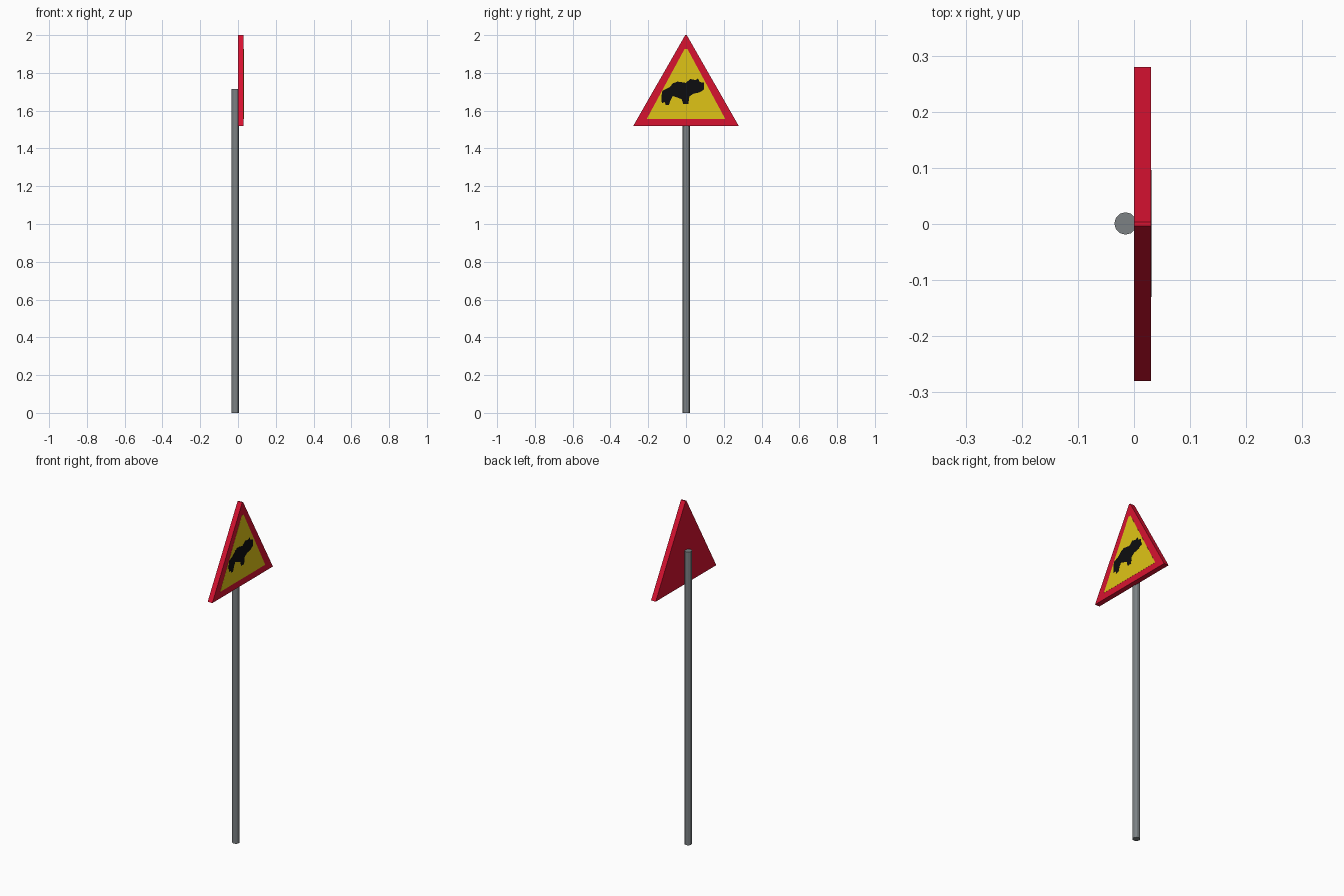
import bpy, bmesh

if "Cube" in bpy.data.objects:
    bpy.data.objects.remove(bpy.data.objects["Cube"])

def material(name, rgb):
    m = bpy.data.materials.new(name)
    m.diffuse_color = (*rgb, 1)
    m.use_nodes = True
    m.node_tree.nodes["Principled BSDF"].inputs["Base Color"].default_value = m.diffuse_color
    return m

red = material("sign red", (0.68, 0.006, 0.03))
yellow = material("sign yellow", (0.74, 0.55, 0.008))
black = material("animal black", (0.004, 0.004, 0.005))
grey = material("pole grey", (0.2, 0.22, 0.23))

def plate(name, outline, x0, x1, mat):
    """Extrude a (y, z) outline from x0 to x1."""
    bm = bmesh.new()
    face = bm.faces.new([bm.verts.new((x0, y, z)) for y, z in outline])
    ext = bmesh.ops.extrude_face_region(bm, geom=[face])["geom"]
    bmesh.ops.translate(bm, vec=(x1 - x0, 0, 0),
                        verts=[v for v in ext if isinstance(v, bmesh.types.BMVert)])
    bmesh.ops.recalc_face_normals(bm, faces=bm.faces)
    me = bpy.data.meshes.new(name)
    bm.to_mesh(me)
    bm.free()
    me.materials.append(mat)
    ob = bpy.data.objects.new(name, me)
    bpy.context.collection.objects.link(ob)
    return ob

# Triangular sign board with its yellow warning panel
plate("sign_board", [(-0.28, 1.518), (0.28, 1.518), (0.004, 2.0), (-0.004, 2.0)],
      0.0, 0.03, red)
plate("yellow_panel", [(-0.208, 1.556), (0.208, 1.556), (0.008, 1.926), (-0.008, 1.926)],
      0.0295, 0.0306, yellow)

# Animal silhouette, clockwise from the rump
animal = [(-0.125, 1.705), (-0.09, 1.722), (-0.068, 1.745), (-0.045, 1.754),
          (0.0, 1.747), (0.022, 1.768), (0.05, 1.762), (0.064, 1.77),
          (0.072, 1.752), (0.094, 1.748), (0.096, 1.712), (0.07, 1.696),
          (0.04, 1.69), (0.018, 1.676), (0.012, 1.635), (-0.015, 1.635),
          (-0.022, 1.66), (-0.042, 1.668), (-0.07, 1.678), (-0.082, 1.655),
          (-0.09, 1.63), (-0.108, 1.63), (-0.112, 1.645), (-0.128, 1.64),
          (-0.13, 1.675)]
plate("animal_silhouette", animal, 0.0302, 0.0312, black)

# Round pole behind the board
bpy.ops.mesh.primitive_cylinder_add(vertices=12, radius=0.02, depth=1.715,
                                    location=(-0.015, 0.001, 0.8575))
pole = bpy.context.object
pole.name = "pole"
pole.data.materials.append(grey)
bpy.ops.object.shade_smooth_by_angle()
